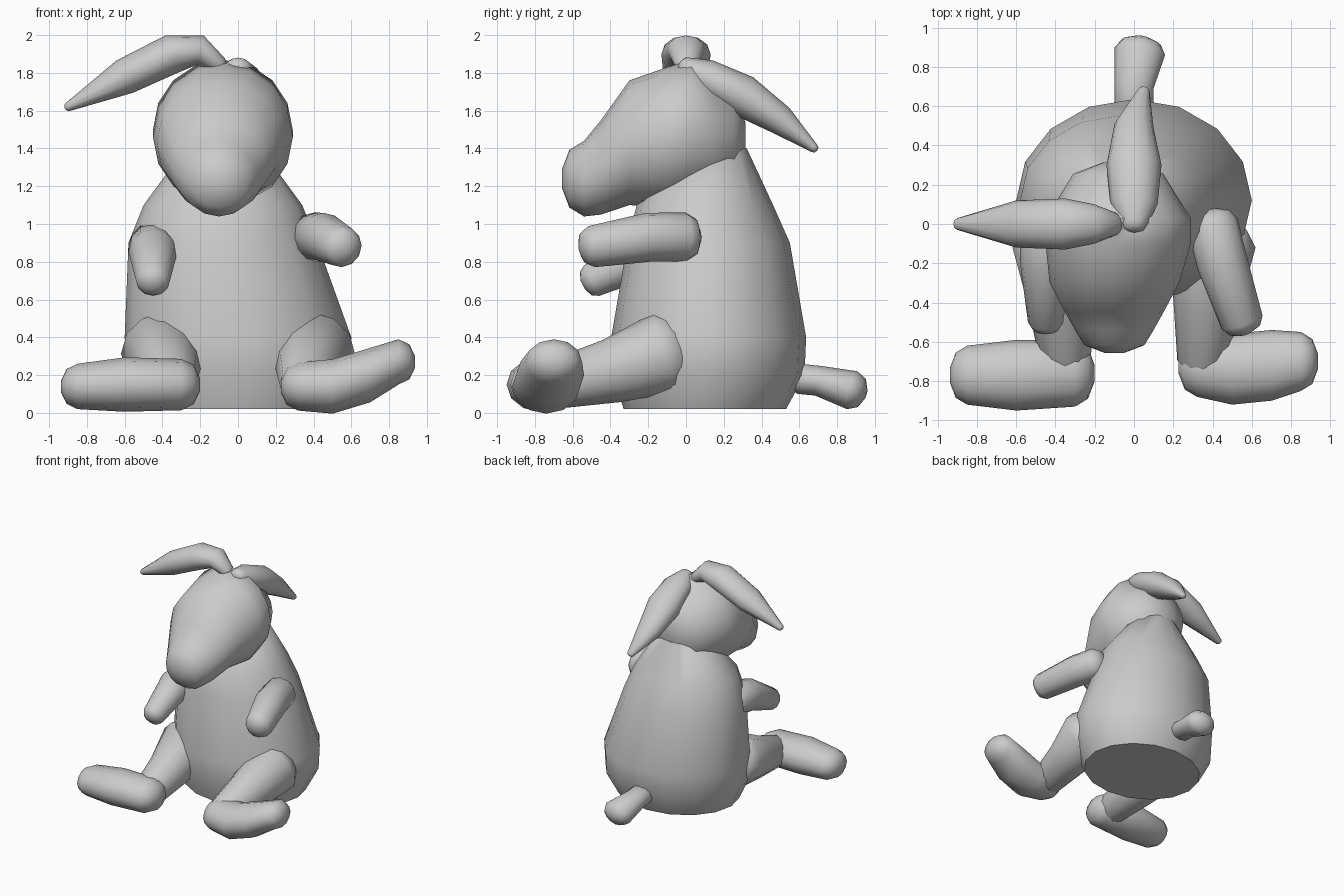
import bpy
import bmesh
from math import cos, sin, tau, radians
from mathutils import Vector

cube = bpy.data.objects.get("Cube")
if cube:
    bpy.data.objects.remove(cube, do_unlink=True)

# One plain colour for the whole toy
grey = bpy.data.materials.new("soft_grey")
grey.use_nodes = True
grey.diffuse_color = (0.6, 0.6, 0.6, 1)
shader = grey.node_tree.nodes["Principled BSDF"]
shader.inputs["Base Color"].default_value = grey.diffuse_color

X, Y, Z = Vector((1, 0, 0)), Vector((0, 1, 0)), Vector((0, 0, 1))


def path_sections(stations, axis):
    """Turn stations (x, y, z, radius) into (centre, direction, radius)."""
    centres = [Vector(station[:3]) for station in stations]
    last = len(centres) - 1
    sections = []
    for i, centre in enumerate(centres):
        ahead = centres[min(i + 1, last)]
        behind = centres[max(i - 1, 0)]
        direction = axis or (ahead - behind).normalized()
        sections.append((centre, direction, stations[i][3]))
    return sections


def rounded_end(section, sign):
    """Two shrinking sections that dome the end of a stuffed part."""
    centre, direction, radius = section
    dome = []
    for angle in (radians(40), radians(75)):
        reach = sign * radius * 0.6 * sin(angle)
        dome.append((centre + direction * reach, direction, radius * cos(angle)))
    return dome


def stuffed_part(name, stations, side_hint, squash=1, axis=None, domed=True, sides=12):
    """Skin elliptical sections along a path; squash flattens them."""
    sections = path_sections(stations, axis)
    if domed:
        start = rounded_end(sections[0], -1)
        finish = rounded_end(sections[-1], 1)
        sections = start[::-1] + sections + finish

    bm = bmesh.new()
    loops = []
    for centre, direction, radius in sections:
        side = (side_hint - direction * side_hint.dot(direction)).normalized()
        other = direction.cross(side) * squash
        loop = []
        for k in range(sides):
            angle = tau * k / sides
            offset = side * cos(angle) + other * sin(angle)
            loop.append(bm.verts.new(centre + offset * radius))
        loops.append(loop)
    for lower, upper in zip(loops, loops[1:]):
        for k in range(sides):
            following = (k + 1) % sides
            bm.faces.new((lower[k], lower[following], upper[following], upper[k]))
    bm.faces.new(loops[0])
    bm.faces.new(loops[-1])
    bmesh.ops.recalc_face_normals(bm, faces=bm.faces)

    mesh = bpy.data.meshes.new(name)
    bm.to_mesh(mesh)
    bm.free()
    mesh.materials.append(grey)
    part = bpy.data.objects.new(name, mesh)
    bpy.context.collection.objects.link(part)
    bpy.ops.object.select_all(action="DESELECT")
    part.select_set(True)
    bpy.context.view_layer.objects.active = part
    bpy.ops.object.shade_smooth_by_angle(angle=radians(60))


# Pear-shaped body with a flat base, leaning slightly to one side
stuffed_part("body", [
    (0, .1, .02, .5),
    (0, .12, .2, .59),
    (0, .12, .4, .6),
    (-.08, .12, .9, .5),
    (-.08, .1, 1.1, .42),
    (-.08, .15, 1.4, .2),
], side_hint=X, squash=.86, axis=Z, domed=False, sides=16)

# Head running forward into a rounded drooping snout
stuffed_part("head", [
    (-.1, -.54, 1.24, .2),
    (-.1, -.45, 1.3, .25),
    (-.1, -.3, 1.43, .33),
    (-.08, -.1, 1.46, .37),
    (-.08, .03, 1.5, .37),
    (-.08, .14, 1.46, .3),
], side_hint=X, axis=Y, sides=16)

# Ears: one lifted out to the side, one lying backwards
stuffed_part("right_ear", [
    (-.1, 0, 1.84, .06),
    (-.2, 0, 1.92, .1),
    (-.35, 0, 1.9, .13),
    (-.6, 0, 1.78, .12),
    (-.9, 0, 1.62, .03),
], side_hint=Y, squash=.8)
stuffed_part("left_ear", [
    (0, 0, 1.83, .07),
    (0, .1, 1.78, .12),
    (0, .3, 1.68, .14),
    (0, .5, 1.55, .1),
    (.05, .68, 1.4, .03),
], side_hint=X, squash=.8)

# Arms reaching forward, one held level and one drooping
stuffed_part("left_arm", [
    (.4, 0, .93, .13),
    (.45, -.2, .93, .13),
    (.55, -.5, .88, .11),
], side_hint=X)
stuffed_part("right_arm", [
    (-.45, 0, .88, .13),
    (-.45, -.2, .85, .13),
    (-.45, -.5, .7, .09),
], side_hint=X)

# Matching thighs narrowing towards the ankles
for name, sign in (("left_leg", 1), ("right_leg", -1)):
    stuffed_part(name, [
        (sign * .4, -.1, .32, .22),
        (sign * .37, -.4, .22, .17),
        (sign * .35, -.7, .15, .13),
    ], side_hint=X)

# Long feet turned outwards
stuffed_part("left_foot", [
    (.32, -.72, .14, .16),
    (.5, -.74, .14, .18),
    (.7, -.72, .2, .18),
    (.85, -.7, .27, .15),
], side_hint=Y, squash=.8, axis=X)
stuffed_part("right_foot", [
    (-.85, -.77, .14, .15),
    (-.6, -.77, .15, .18),
    (-.3, -.76, .15, .17),
], side_hint=Y, squash=.8, axis=X)

# Stubby tail with a fuller end
stuffed_part("tail", [
    (0, .6, .18, .1),
    (0, .7, .17, .1),
    (.03, .88, .12, .13),
], side_hint=X, squash=.8)
